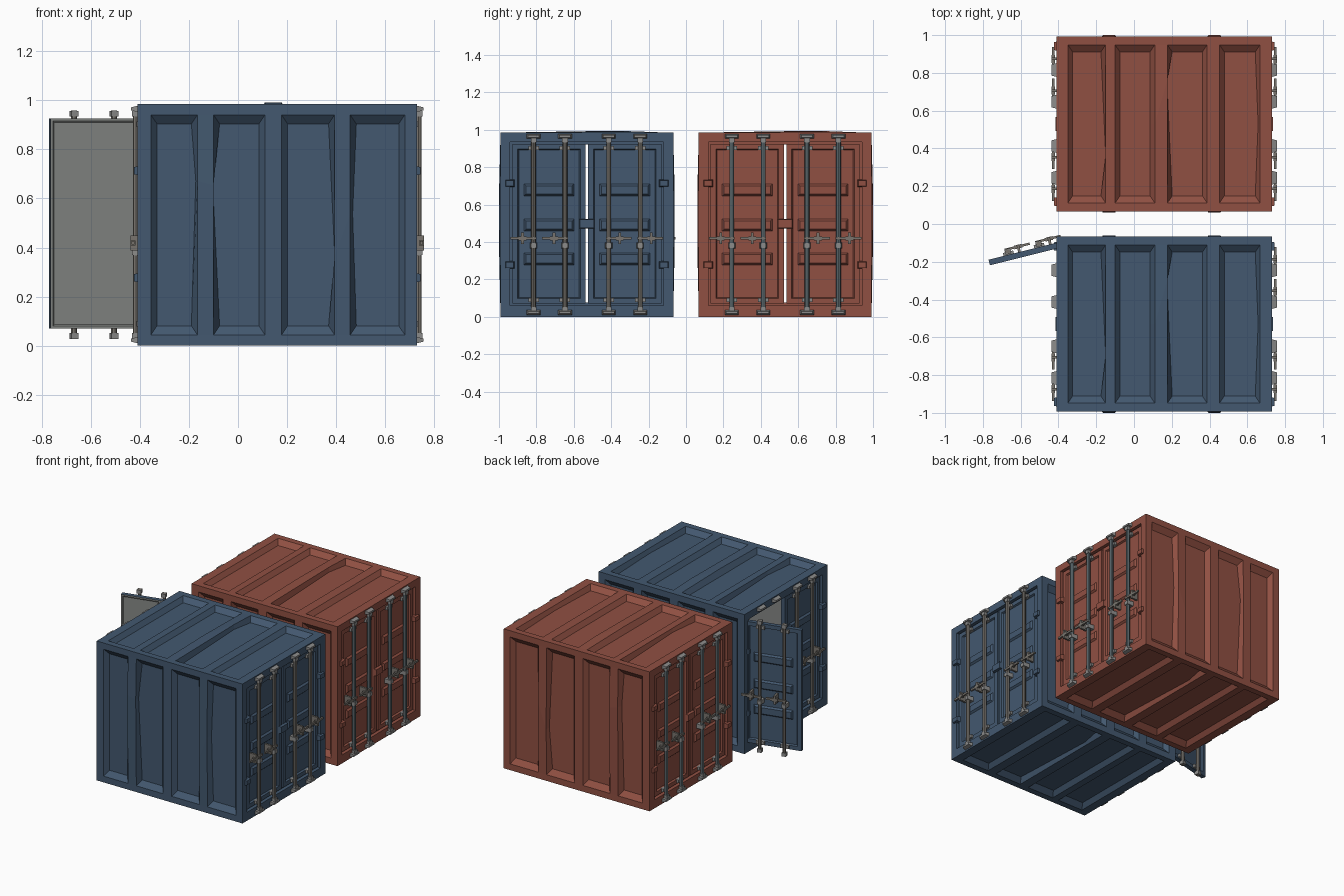
import bpy, bmesh, math
from mathutils import Matrix, Vector

if "Cube" in bpy.data.objects:
    bpy.data.objects.remove(bpy.data.objects["Cube"])


def material(name, rgb):
    m = bpy.data.materials.new(name)
    m.diffuse_color = (*rgb, 1)
    m.use_nodes = True
    m.node_tree.nodes["Principled BSDF"].inputs["Base Color"].default_value = m.diffuse_color
    return m


BLUE = material("blue paint", (0.056, 0.098, 0.16))
RED = material("red paint", (0.28, 0.08, 0.055))
GREY = material("grey lining", (0.235, 0.245, 0.235))
STEEL = material("blue steel", (0.15, 0.2, 0.22))
BROWN = material("weathered steel", (0.19, 0.175, 0.155))
ZINC = material("zinc grey", (0.26, 0.26, 0.255))

L, H, Z = 0.57, 0.4625, 0.985          # half length, half width, height
CX, CY = 0.16, 0.53                    # container centre
# recessed panels: left, right, inner-edge dents left/right, dent height (fraction)
SIDE = [(-0.515, -0.325, 0, 0.018, 0.7), (-0.26, -0.05, -0.028, 0, 0.68),
        (0.017, 0.234, 0, 0.025, 0.36), (0.297, 0.52, -0.015, 0, 0.55)]
ROOF = [(-0.51, -0.31, 0, 0.025, 0.3), (-0.26, -0.05, 0, 0, 0.5),
        (0.017, 0.227, -0.028, 0, 0.78), (0.293, 0.507, 0, 0.015, 0.5)]


def finish(bm, name, mats, matrix=None, recalc=True):
    if matrix is not None:
        bm.transform(matrix)
    if recalc:
        bmesh.ops.recalc_face_normals(bm, faces=bm.faces)
    me = bpy.data.meshes.new(name)
    bm.to_mesh(me)
    bm.free()
    for m in mats:
        me.materials.append(m)
    ob = bpy.data.objects.new(name, me)
    bpy.context.collection.objects.link(ob)
    return ob


def face(bm, pts, ref, mat=0):
    """Add a face whose normal points along ref."""
    f = bm.faces.new([bm.verts.new(p) for p in pts])
    f.normal_update()
    if f.normal.dot(Vector(ref)) < 0:
        f.normal_flip()
    f.material_index = mat


def box(bm, u, w, z, taper=0.0):
    """Box from three ranges; taper narrows the outer (+w) side."""
    r = bmesh.ops.create_cube(bm, size=1)
    for v in r["verts"]:
        t = taper if v.co.y > 0 else 0
        a = [rng[0] + t * k if c < 0 else rng[1] - t * k
             for c, rng, k in zip(v.co, (u, w, z), (1, 0, 1))]
        v.co = a


def ribbed_sheet(bm, P, ref, panels, V0, V1, bulges, depth=0.03):
    """Flat wall with four dented recesses; P maps (u, v, depth) to space."""
    a0, a1 = V0 + 0.044, V1 - 0.044
    face(bm, [P(-L, V0, 0), P(L, V0, 0), P(L, a0, 0), P(-L, a0, 0)], ref)
    face(bm, [P(-L, a1, 0), P(L, a1, 0), P(L, V1, 0), P(-L, V1, 0)], ref)
    edges = [(-L, 0.5, 0)]
    for i, (l, r, dl, dr, t) in enumerate(panels):
        edges += [(l, t, bulges[i]), (r, t, bulges[i + 1])]
    edges.append((L, 0.5, 0))

    def column(u, t, b):                # three points up a recess edge
        return [P(u, a0, 0), P(u, a0 + t * (a1 - a0), -b), P(u, a1, 0)]

    def strip(c, d):
        for k in range(2):
            face(bm, [c[k], d[k], d[k + 1], c[k + 1]], ref)
    for i in range(0, len(edges), 2):   # posts between recesses
        strip(column(*edges[i]), column(*edges[i + 1]))
    for i, (l, r, dl, dr, t) in enumerate(panels):
        b0, b1, m = a0 + 0.037, a1 - 0.037, a0 + t * (a1 - a0)
        il, ir = l + 0.025, r - 0.025
        fl = [P(il, b0, depth), P(il + dl, m, depth), P(il, b1, depth)]
        fr = [P(ir, b0, depth), P(ir + dr, m, depth), P(ir, b1, depth)]
        ol, orr = column(*edges[2 * i + 1]), column(*edges[2 * i + 2])
        strip(fl, fr)
        strip(ol, fl)
        strip(fr, orr)
        face(bm, [ol[0], orr[0], fr[0], fl[0]], ref)
        face(bm, [ol[2], orr[2], fr[2], fl[2]], ref)


def rect(x, h, z0, z1):
    return [(x, -h, z0), (x, h, z0), (x, h, z1), (x, -h, z1)]


INWARD = [(0, 0, 1), (0, -1, 0), (0, 0, -1), (0, 1, 0)]


def loft(bm, a, b, refs, mat=0):
    for k in range(4):
        j = (k + 1) % 4
        face(bm, [a[k], a[j], b[j], b[k]], refs[k], mat)


def shell(name, paint, yc):
    bm = bmesh.new()
    side_b, top_b = (0, 0.007, 0, 0.007, 0), (0, 0, 0.007, 0, 0)
    for s in (-1, 1):                   # long walls
        ribbed_sheet(bm, lambda u, v, d: (u, s * (H - d), v), (0, s, 0), SIDE, 0, Z, side_b)
    ribbed_sheet(bm, lambda u, v, d: (u, v, Z - d), (0, 0, 1), ROOF, -H, H, top_b)
    ribbed_sheet(bm, lambda u, v, d: (u, v, d), (0, 0, -1), ROOF, -H, H, (0,) * 5)
    inner = []
    for e in (-1, 1):                   # end frames with stepped door opening
        outer, opening = rect(e * L, H, 0, Z), rect(e * L, 0.41, 0.06, 0.935)
        back = rect(e * (L - 0.025), 0.41, 0.06, 0.935)
        stop = rect(e * (L - 0.025), 0.395, 0.075, 0.92)
        loft(bm, outer, opening, [(e, 0, 0)] * 4)
        loft(bm, opening, back, INWARD)
        loft(bm, back, stop, [(e, 0, 0)] * 4)
        inner.append(stop)
    loft(bm, inner[0], inner[1], INWARD, 1)   # grey lining
    finish(bm, name + "_shell", [paint, GREY], Matrix.Translation((CX, yc, 0)), False)


RODS = (0.125, 0.293)


def door(name, paint, rod_mat, M, frame_M, lock_plate):
    # slab: u from hinge, w outward, z up
    bm = bmesh.new()
    box(bm, (0.012, 0.403), (-0.042, -0.012), (0.07, 0.925))
    bm.normal_update()
    for sgn, th, dep in ((1, 0.04, -0.012), (-1, 0.014, -0.004)):
        f = [f for f in bm.faces if f.normal.y * sgn > 0.9]
        if sgn < 0:
            f[0].material_index = 1
        r = bmesh.ops.inset_individual(bm, faces=f, thickness=th, depth=0)
        if sgn < 0:
            for q in r["faces"]:
                q.material_index = 1
        bmesh.ops.inset_individual(bm, faces=f, thickness=0.008, depth=dep)
        if sgn < 0:
            for q in bm.faces:
                if q.calc_center_median().y < -0.0375:
                    q.material_index = 1
    for z in (0.31, 0.49, 0.678):       # raised stiffening bars
        box(bm, (0.072, 0.343), (-0.026, -0.012), (z - 0.034, z + 0.034), 0.012)
    finish(bm, name + "_slab", [paint, GREY], M)

    # locking rods
    bm = bmesh.new()
    for u in RODS:
        bmesh.ops.create_cone(bm, cap_ends=True, segments=8, radius1=0.0125, radius2=0.0125,
                              depth=0.93, matrix=Matrix.Translation((u, 0.006, 0.4925)))
    finish(bm, name + "_lock_rods", [rod_mat], M)

    # rod caps, guides and clamps
    bm = bmesh.new()
    for u in RODS:
        for z in (0.04, 0.945):
            box(bm, (u - 0.015, u + 0.015), (-0.009, 0.021), (z - 0.012, z + 0.012))
        for z in (0.09, 0.903):
            box(bm, (u - 0.028, u + 0.028), (-0.02, 0.004), (z - 0.011, z + 0.011))
        box(bm, (u - 0.019, u + 0.019), (-0.025, 0.022), (0.365, 0.398), 0.004)
    finish(bm, name + "_rod_guides", [ZINC], M)

    # swing handles with latches
    bm = bmesh.new()
    for u in RODS:
        box(bm, (u - 0.122, u + 0.015), (0.012, 0.024), (0.412, 0.426))
        box(bm, (u - 0.066, u - 0.052), (-0.022, 0.028), (0.388, 0.45))
        box(bm, (u - 0.08, u - 0.038), (0.008, 0.027), (0.409, 0.429))
    finish(bm, name + "_handles", [BROWN], M)

    # keepers fixed to the frame
    bm = bmesh.new()
    for u in RODS:
        for z in (0.023, 0.965):
            box(bm, (u - 0.037, u + 0.037), (-0.002, 0.026), (z - 0.013, z + 0.013), 0.007)
    finish(bm, name + "_rod_keepers", [ZINC], frame_M)

    # hinges, and the plate over the door joint
    bm = bmesh.new()
    for z in (0.277, 0.713):
        box(bm, (-0.028, 0.024), (-0.014, 0.014), (z - 0.02, z + 0.02), 0.005)
    if lock_plate:
        box(bm, (0.37, 0.45), (-0.014, 0.006), (0.472, 0.522), 0.003)
    finish(bm, name + "_hinges", [paint], frame_M)


for cname, paint, yc, rod in (("blue_container", BLUE, -CY, BROWN), ("red_container", RED, CY, STEEL)):
    shell(cname, paint, yc)
    for e in (-1, 1):
        for s in (-1, 1):
            x, y = CX + e * L, yc - s * 0.41
            M = Matrix(((0, e, 0, x), (s, 0, 0, y), (0, 0, 1, 0), (0, 0, 0, 1)))
            D = M
            if paint is BLUE and e < 0 and s < 0:      # the one open door
                D = (Matrix.Translation((x + 0.028, y + 0.04, 0)) @ Matrix.Rotation(math.radians(-76), 4, "Z")
                     @ Matrix.Translation((-x, -y, 0)) @ M)
            nm = "%s_%s_%s_door" % (cname, "right" if e > 0 else "left", "near" if s > 0 else "far")
            door(nm, paint, rod, D, M, s > 0)
